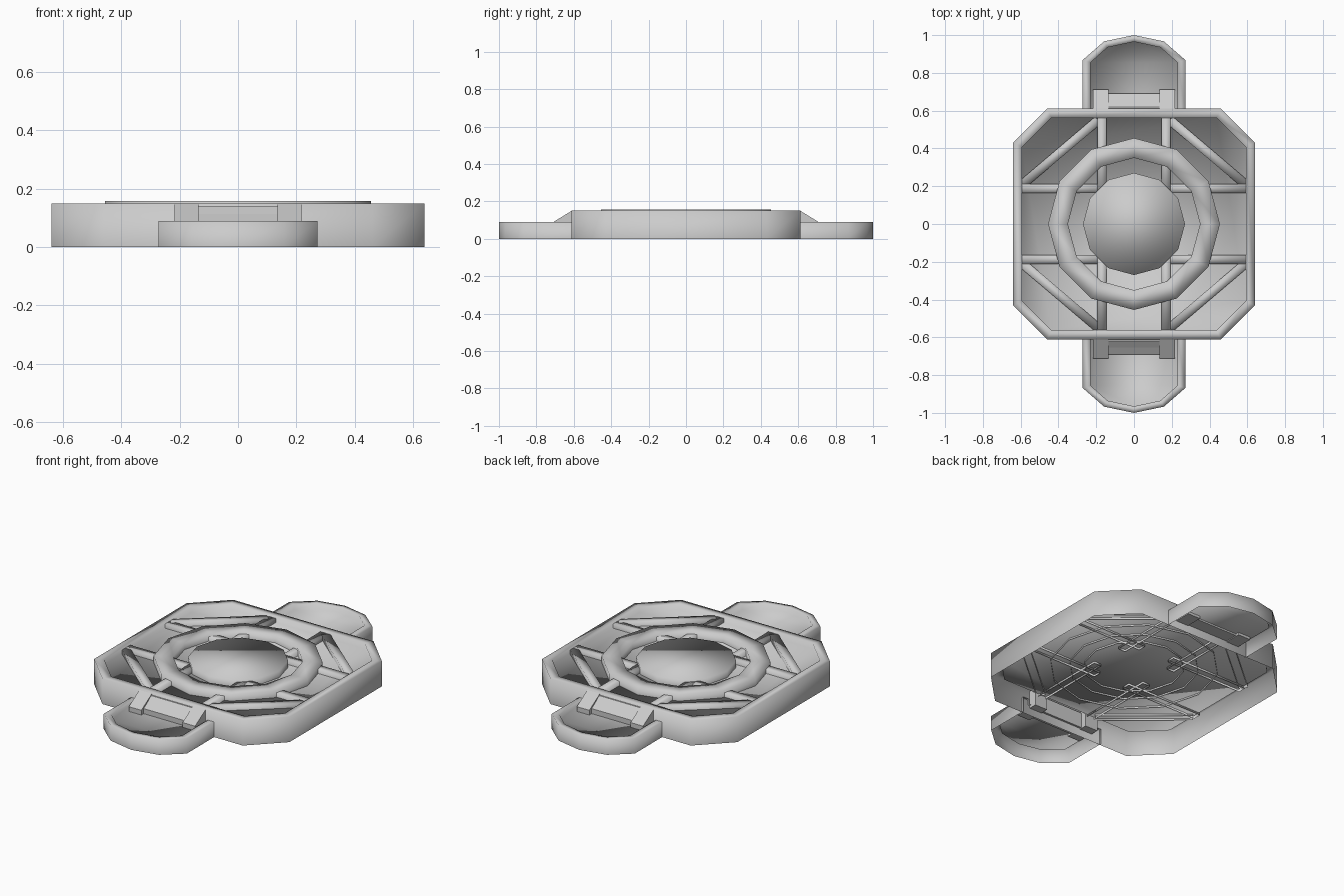
import bpy
import bmesh
import math
from mathutils import Vector

cube = bpy.data.objects.get("Cube")
if cube:
    bpy.data.objects.remove(cube)

GREY = (0.6, 0.6, 0.6, 1)
grey = bpy.data.materials.new("plain grey")
grey.use_nodes = True
grey.diffuse_color = GREY
grey.node_tree.nodes["Principled BSDF"].inputs["Base Color"].default_value = GREY


def finish(name, bm, smooth=True):
    mesh = bpy.data.meshes.new(name)
    for face in bm.faces:
        face.smooth = smooth
    bm.to_mesh(mesh)
    bm.free()
    mesh.materials.append(grey)
    obj = bpy.data.objects.new(name, mesh)
    bpy.context.collection.objects.link(obj)


def loft(name, loops, closed=True, cap=True, turn=1):
    """Skin a list of (outline, z) loops, optionally filling the last one."""
    bm = bmesh.new()
    rows = [[bm.verts.new((x * turn, y * turn, z)) for x, y in pts] for pts, z in loops]
    count = len(rows[0])
    for low, high in zip(rows, rows[1:]):
        for i in range(count if closed else count - 1):
            j = (i + 1) % count
            bm.faces.new((low[i], low[j], high[j], high[i]))
    if cap:
        bm.faces.new(rows[-1])
    finish(name, bm)


def octagon(x, y, cut):
    quarter = [(x, y - cut), (x - cut, y)]
    half = quarter + [(-px, py) for px, py in reversed(quarter)]
    return half + [(-px, -py) for px, py in half]


def circle(r, sides=12):
    return [(r * math.cos(math.tau * i / sides), r * math.sin(math.tau * i / sides))
            for i in range(sides)]


def pod_outline(x, shoulder, mid_x, mid_y, tip):
    right = [(x, 0.6), (x, shoulder), (mid_x, mid_y)]
    return right + [(0, tip)] + [(-px, py) for px, py in reversed(right)]


def rib(name, start, end, width=0.048):
    """Straight open-bottomed rib between two plan points."""
    a, b = Vector(start), Vector(end)
    along = (b - a).normalized()
    side = Vector((-along.y, along.x)) * width / 2
    base = [a - side, b - side, b + side, a + side]
    loft(name, [(base, FLOOR - 0.012), (base, 0.143)])


def wedge(name, x0, x1, profile, turn):
    """Extrude a (y, z) profile across x."""
    bm = bmesh.new()
    a, b = [[bm.verts.new((x * turn, y * turn, z)) for y, z in profile] for x in (x0, x1)]
    bm.faces.new(a)
    bm.faces.new(b[::-1])
    for i in range(len(a)):
        j = (i + 1) % len(a)
        bm.faces.new((a[i], b[i], b[j], a[j]))
    bmesh.ops.recalc_face_normals(bm, faces=bm.faces)
    finish(name, bm, False)


# Shallow octagonal tray, open underneath
FLOOR, TOP = 0.118, 0.157
outer, inner = octagon(0.64, 0.612, 0.18), octagon(0.592, 0.562, 0.155)
loft("body_tray", [(outer, 0), (outer, 0.15), (inner, 0.15), (inner, FLOOR)])

# Raised ring and central disc
loft("ring", [(circle(0.455), FLOOR - 0.01), (circle(0.455), TOP),
              (circle(0.35), TOP), (circle(0.35), FLOOR - 0.01)], cap=False)
loft("centre_disc", [(circle(0.27), FLOOR - 0.01), (circle(0.27), TOP)])

# Ribs crossing under the disc and running out to the rim
for sx, x_name in ((1, "left"), (-1, "right")):
    for sy, y_name in ((1, "back"), (-1, "front")):
        tag = f"{y_name}_{x_name}"
        rib(f"long_rib_{tag}", (0.17 * sx, 0.1 * sy), (0.17 * sx, 0.57 * sy))
        rib(f"cross_rib_{tag}", (0.1 * sx, 0.187 * sy), (0.6 * sx, 0.187 * sy))
        rib(f"diagonal_rib_{tag}", (0.19 * sx, 0.55 * sy), (0.59 * sx, 0.21 * sy))

# End pods with sloped brackets and a stepped plate between them
pod_out = pod_outline(0.272, 0.868, 0.158, 0.967, 1.0)
pod_in = pod_outline(0.23, 0.855, 0.14, 0.935, 0.965)
bracket = [(0.565, 0.045), (0.712, 0.045), (0.712, 0.088), (0.612, 0.149), (0.565, 0.149)]
plate = [(0.6, 0.05), (0.69, 0.05), (0.69, 0.09), (0.655, 0.113), (0.62, 0.14), (0.6, 0.14)]
for turn, tag in ((1, "back"), (-1, "front")):
    loft(f"{tag}_pod", [(pod_out, 0), (pod_out, 0.09), (pod_in, 0.09), (pod_in, 0.06)],
         closed=False, turn=turn)
    wedge(f"{tag}_bracket_a", 0.135, 0.217, bracket, turn)
    wedge(f"{tag}_bracket_b", -0.217, -0.135, bracket, turn)
    wedge(f"{tag}_plate", -0.135, 0.135, plate, turn)
